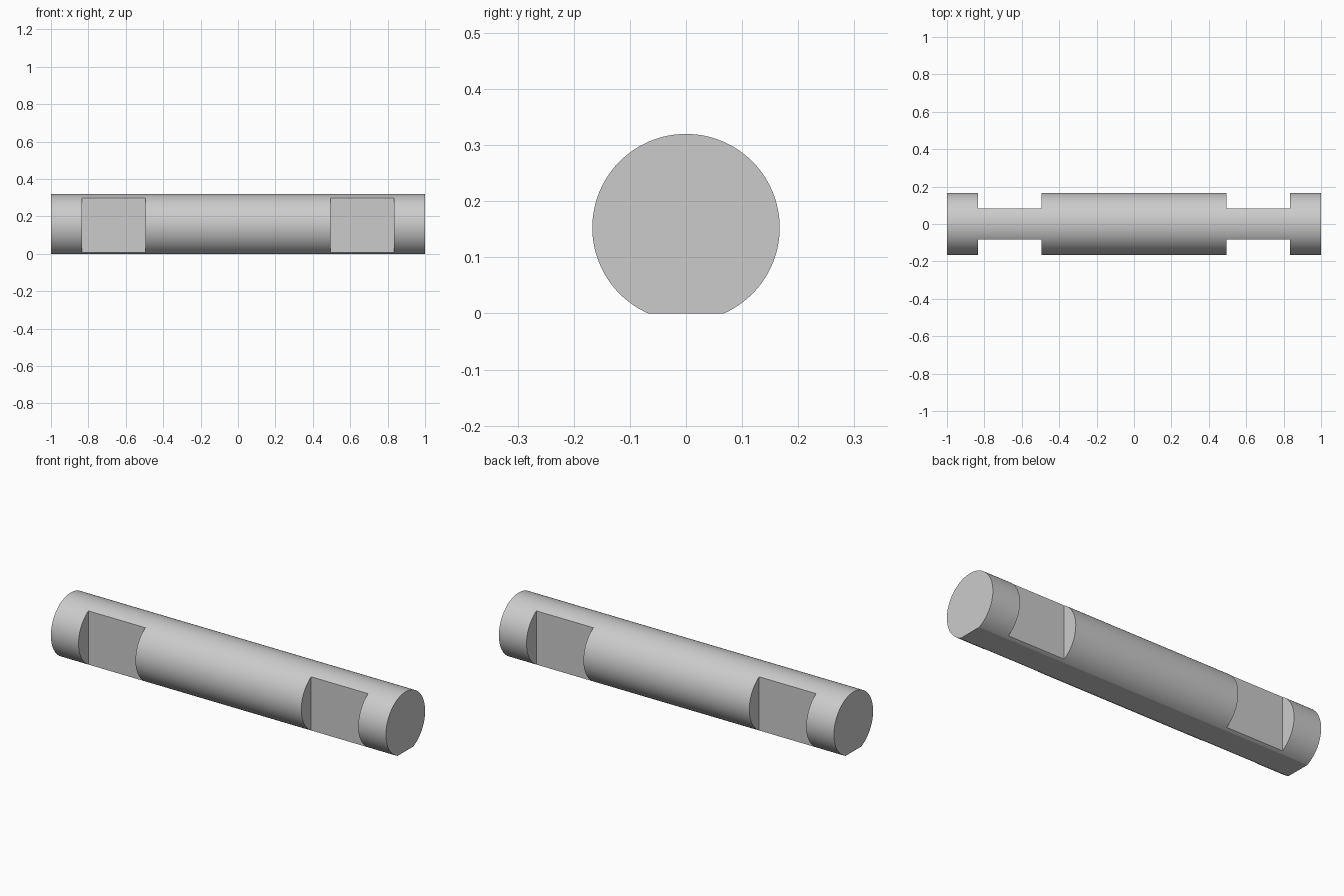
import bpy

RADIUS = 0.167
AXIS_Z = 0.153
FLAT_Y = 0.083
NOTCH_INNER, NOTCH_OUTER = 0.495, 0.835

cube = bpy.data.objects.get("Cube")
if cube:
    bpy.data.objects.remove(cube, do_unlink=True)

# Plain grey metal
grey = bpy.data.materials.new("grey_metal")
grey.use_nodes = True
grey.diffuse_color = (0.6, 0.6, 0.6, 1)
grey.node_tree.nodes["Principled BSDF"].inputs["Base Color"].default_value = grey.diffuse_color

# Round bar lying along x
bpy.ops.mesh.primitive_cylinder_add(vertices=128, radius=RADIUS, depth=2,
                                    location=(0, 0, AXIS_Z), rotation=(0, 1.5707963, 0))
bar = bpy.context.object
bar.name = "notched_bar"
bar.data.materials.append(grey)
bpy.ops.object.transform_apply(location=True, rotation=True, scale=True)


def cut_box(low, high):
    """Remove the box between two corners from the bar."""
    centre = [(a + b) / 2 for a, b in zip(low, high)]
    size = [b - a for a, b in zip(low, high)]
    bpy.ops.mesh.primitive_cube_add(size=1, location=centre)
    cutter = bpy.context.object
    cutter.name = "cutter"
    cutter.scale = size
    cutter.hide_render = True
    cutter.data.materials.append(grey)
    bpy.context.view_layer.update()
    cut = bar.modifiers.new("cut", "BOOLEAN")
    cut.operation = "DIFFERENCE"
    cut.solver = "EXACT"
    cut.object = cutter
    bpy.context.view_layer.objects.active = bar
    bpy.ops.object.modifier_apply(modifier=cut.name)
    bpy.data.objects.remove(cutter, do_unlink=True)


# Flat underside along the whole length
cut_box((-1.5, -0.5, -0.5), (1.5, 0.5, 0))

# Flat-bottomed notches on both sides near each end
for x0, x1 in ((-NOTCH_OUTER, -NOTCH_INNER), (NOTCH_INNER, NOTCH_OUTER)):
    for y0, y1 in ((-0.5, -FLAT_Y), (FLAT_Y, 0.5)):
        cut_box((x0, y0, -0.3), (x1, y1, 0.6))

# Smooth round surface with crisp cut edges
bpy.ops.object.select_all(action="DESELECT")
bar.select_set(True)
bpy.context.view_layer.objects.active = bar
bpy.ops.object.shade_smooth_by_angle(angle=0.35)
